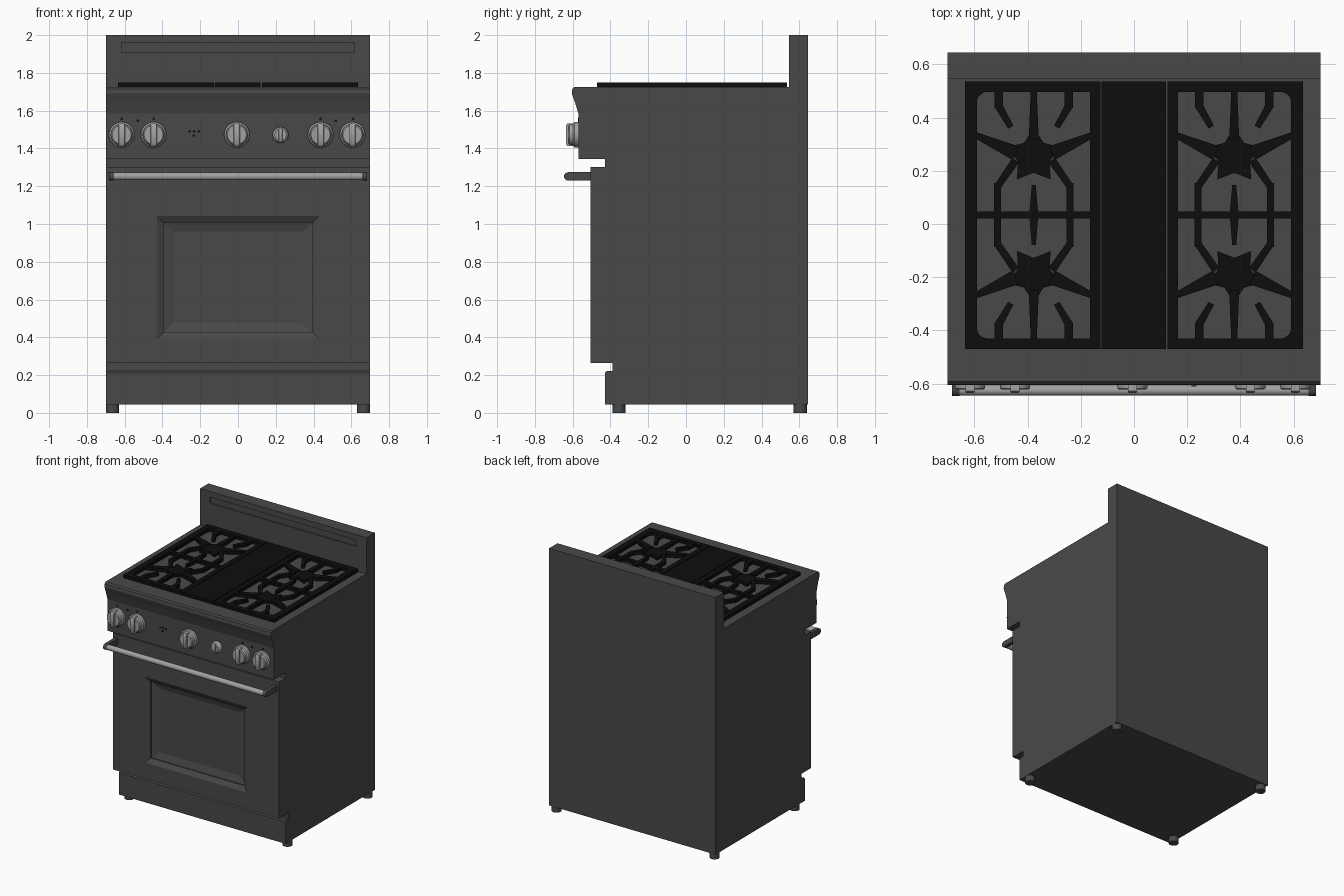
import bpy, bmesh, math
from mathutils import Vector

if "Cube" in bpy.data.objects:
    bpy.data.objects.remove(bpy.data.objects["Cube"])


def material(name, c):
    m = bpy.data.materials.new(name)
    m.diffuse_color = (c, c, c, 1)
    m.use_nodes = True
    m.node_tree.nodes["Principled BSDF"].inputs["Base Color"].default_value = m.diffuse_color
    return m


STEEL = material("dark_grey_steel", 0.066)
IRON = material("black_iron", 0.004)
METAL = material("light_metal", 0.36)


def finish(name, bm, mat, smooth=False):
    bmesh.ops.recalc_face_normals(bm, faces=bm.faces)
    me = bpy.data.meshes.new(name)
    bm.to_mesh(me)
    bm.free()
    me.materials.append(mat)
    ob = bpy.data.objects.new(name, me)
    bpy.context.collection.objects.link(ob)
    if smooth:
        bpy.ops.object.select_all(action='DESELECT')
        bpy.context.view_layer.objects.active = ob
        ob.select_set(True)
        bpy.ops.object.shade_smooth_by_angle(angle=math.radians(35))
    return ob


def loft(bm, rings):
    """Skin matching rings of points and cap both ends."""
    loops = [[bm.verts.new(p) for p in r] for r in rings]
    n = len(loops[0])
    for a, b in zip(loops, loops[1:]):
        for i in range(n):
            j = (i + 1) % n
            bm.faces.new((a[i], a[j], b[j], b[i]))
    bm.faces.new(loops[0][::-1])
    bm.faces.new(loops[-1])


def prism_x(bm, pts, x0, x1):
    loft(bm, [[(x, y, z) for y, z in pts] for x in (x0, x1)])


def prism_z(bm, pts, z0, z1):
    loft(bm, [[(x, y, z) for x, y in pts] for z in (z0, z1)])


def rect(x0, x1, y0, y1):
    return [(x0, y0), (x1, y0), (x1, y1), (x0, y1)]


def panel(name, steps):
    """Front panel as nested rectangles (half width, z0, z1, y)."""
    bm = bmesh.new()
    loft(bm, [[(x, y, z) for x, z in rect(-w, w, z0, z1)] for w, z0, z1, y in steps])
    return finish(name, bm, STEEL)


def lathe_y(bm, prof, cx, cz, n=32):
    loft(bm, [[(cx + r * math.cos(2 * math.pi * i / n), y, cz + r * math.sin(2 * math.pi * i / n))
               for i in range(n)] for r, y in prof])


# cabinet with overhanging control panel and toe kick
bm = bmesh.new()
prism_x(bm, [(0.645, 0.045), (0.645, 1.725), (-0.592, 1.725), (-0.602, 1.715), (-0.605, 1.69),
             (-0.588, 1.645), (-0.57, 1.585), (-0.57, 1.345), (-0.43, 1.345), (-0.43, 0.265),
             (-0.39, 0.265), (-0.39, 0.222), (-0.42, 0.222), (-0.43, 0.212), (-0.43, 0.045)], -0.7, 0.7)
finish("cabinet", bm, STEEL)

# backguard with shallow slot
panel("backguard", [(0.7, 1.725, 2.0, 0.645), (0.7, 1.725, 2.0, 0.545),
                    (0.617, 1.91, 1.957, 0.545), (0.617, 1.91, 1.957, 0.553)])

# oven door with stepped window recess
panel("oven_door", [(0.7, 0.265, 1.303, -0.43), (0.7, 0.265, 1.303, -0.505),
                    (0.43, 0.39, 1.042, -0.505), (0.395, 0.425, 1.007, -0.485),
                    (0.395, 0.425, 1.007, -0.475), (0.342, 0.476, 0.96, -0.46)])

# door handle
bm = bmesh.new()
loft(bm, [[(x, -0.625 + 0.02 * math.cos(a * math.pi / 12), 1.252 + 0.02 * math.sin(a * math.pi / 12))
           for a in range(24)] for x in (-0.66, 0.66)])
finish("handle_bar", bm, METAL, True)
bm = bmesh.new()
arc = [(-0.624 - 0.022 * math.sin(a * math.pi / 8), 1.252 + 0.022 * math.cos(a * math.pi / 8)) for a in range(9)]
for s in (-1, 1):
    prism_x(bm, [(-0.505, 1.274)] + arc + [(-0.505, 1.23)], s * 0.656, s * 0.683)
finish("handle_brackets", bm, STEEL, True)

# legs
bm = bmesh.new()
for x in (-0.665, 0.665):
    for y in (-0.355, 0.605):
        prism_z(bm, [(x + 0.035 * math.cos(a * math.pi / 12), y + 0.035 * math.sin(a * math.pi / 12))
                     for a in range(24)], 0, 0.05)
finish("legs", bm, STEEL, True)

# control knobs with grip bars
for i, (x, z, s) in enumerate([(-0.616, 1.473, 1), (-0.447, 1.473, 1), (-0.006, 1.473, 1),
                               (0.225, 1.471, 0.62), (0.437, 1.473, 1), (0.606, 1.473, 1)]):
    bm = bmesh.new()
    lathe_y(bm, [(0.068 * s, -0.569), (0.067 * s, -0.59), (0.058 * s, -0.598),
                 (0.056 * s, -0.57 - 0.047 * s), (0.05 * s, -0.57 - 0.052 * s)], x, z)
    w, h = 0.017 * s, 0.06 * s
    loft(bm, [[(px, y, pz) for px, pz in rect(x - w * k, x + w * k, z - h * k, z + h * k)]
              for y, k in ((-0.595, 1), (-0.57 - 0.058 * s, 1), (-0.57 - 0.064 * s, 0.85))])
    finish("knob_%d" % (i + 1), bm, METAL, True)

# small indicator dots
bm = bmesh.new()
for x, z in [(-0.616, 1.557), (-0.53, 1.547), (-0.447, 1.557), (0.437, 1.557), (0.517, 1.547), (0.611, 1.557),
             (-0.256, 1.49), (-0.232, 1.49), (-0.207, 1.49), (-0.235, 1.468)]:
    lathe_y(bm, [(0.007, -0.569), (0.007, -0.573)], x, z, 10)
finish("indicator_dots", bm, IRON)

# centre griddle
bm = bmesh.new()
prism_z(bm, rect(-0.122, 0.12, -0.47, 0.535), 1.72, 1.75)
finish("griddle", bm, IRON)

# burner grates, drawn in one quarter and mirrored
U, CX, CY, Z0, Z1 = 1 / 266, 0.3765, 0.033, 1.72, 1.75
BARS = [((0, 125), (0, 75), 6, 10), ((58, 80), (18, 62), 6, 15),
        ((35, 125), (35, 107), 9, 8), ((35, 109), (23, 88), 8, 6),
        ((18, 55), (36, 29), 8, 7), ((36, 32), (36, 0), 7, 7),
        ((58, 0), (0, 0), 7, 7), ((0, 30), (0, 0), 4, 9)]
for side, label in ((-1, "left"), (1, "right")):
    bm = bmesh.new()
    # frame
    for r in (rect(0.126, 0.165, -0.47, 0.535), rect(0.59, 0.634, -0.47, 0.535),
              rect(0.165, 0.59, 0.496, 0.535), rect(0.165, 0.59, -0.47, -0.43)):
        prism_z(bm, [(side * x, y) for x, y in r], Z0, Z1)
    for sy, yc in ((1, 0.496), (-1, -0.43)):
        # rounded outer corners of the opening
        fillet = [(0.59, yc)] + [(0.55 + 0.04 * math.cos(a * math.pi / 12),
                                  yc - sy * 0.04 * (1 - math.sin(a * math.pi / 12))) for a in range(7)]
        prism_z(bm, [(side * x, y) for x, y in fillet], Z0, Z1)
        # fingers
        for sx in (-1, 1):
            for p, q, w1, w2 in BARS:
                if sx < 0 and p[0] == 0:
                    continue
                p, q = (Vector((v[0] * sx, v[1] * sy)) for v in (p, q))
                n = (q - p).normalized().orthogonal() / 2
                pts = [p + n * w1, q + n * w2, q - n * w2, p - n * w1]
                prism_z(bm, [(side * CX + v.x * U, CY + v.y * U) for v in pts], Z0, Z1)
        # star burner cap
        star = []
        for k in range(10):
            r = (0.062 if k % 2 else 0.108)
            a = math.pi / 2 + k * math.pi / 5
            star.append((side * CX + r * math.cos(a), CY + sy * (59 * U + r * math.sin(a))))
        prism_z(bm, star, Z0, 1.744)
    finish("grate_" + label, bm, IRON)
